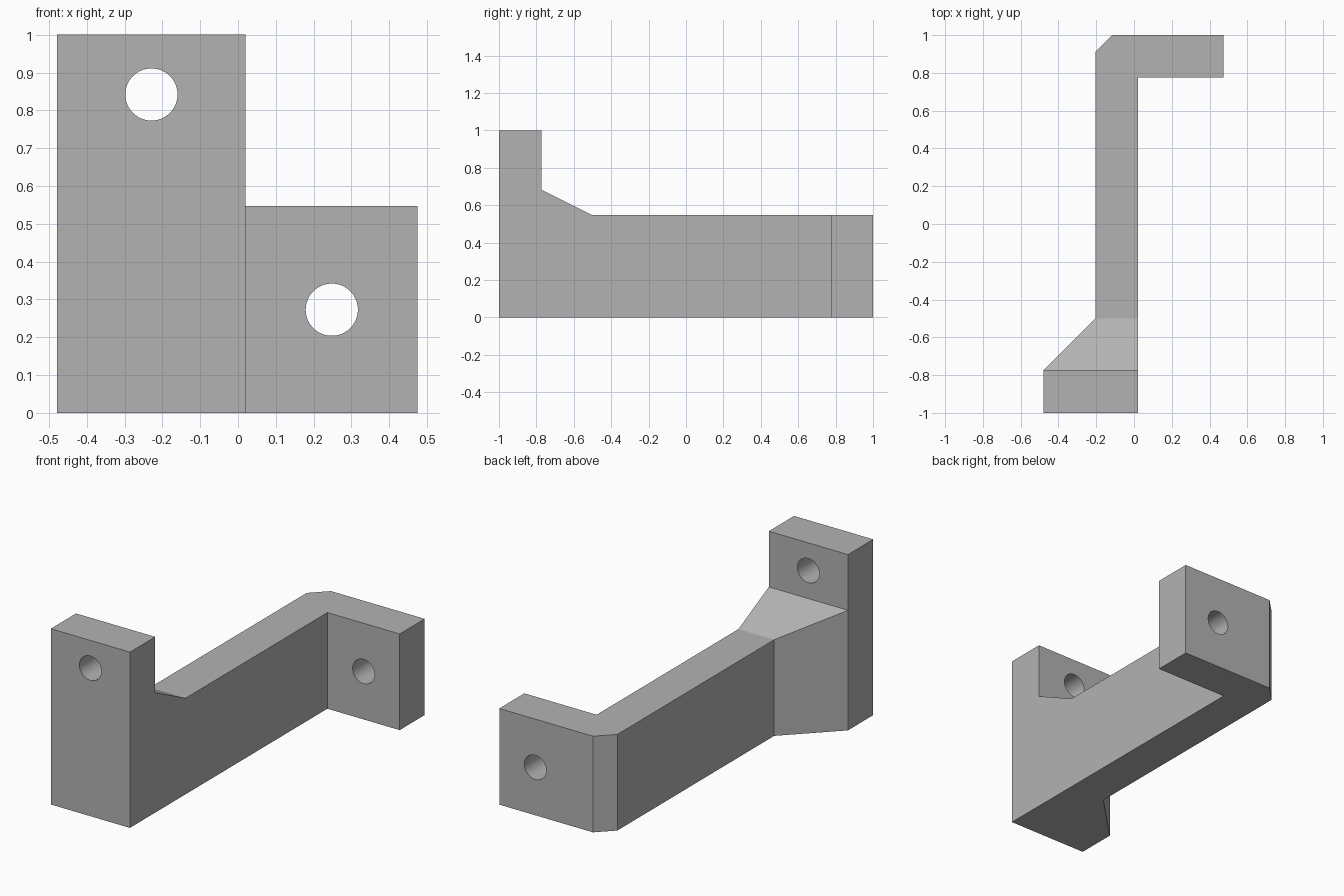
import bpy
import bmesh
from math import radians
from mathutils import Vector

cube = bpy.data.objects.get("Cube")
if cube:
    bpy.data.objects.remove(cube, do_unlink=True)

FRONT_INNER = -0.773   # back of the tall front flange
BACK_INNER = 0.775     # front of the back flange
BEAM_TOP = 0.547

grey = bpy.data.materials.new("plain_grey")
grey.use_nodes = True
grey.diffuse_color = (0.45, 0.45, 0.45, 1)
grey.node_tree.nodes["Principled BSDF"].inputs["Base Color"].default_value = grey.diffuse_color


def prism(name, points, depth):
    """Extrude a closed polygon along a depth vector."""
    bm = bmesh.new()
    face = bm.faces.new([bm.verts.new(p) for p in points])
    extruded = bmesh.ops.extrude_face_region(bm, geom=[face])["geom"]
    verts = [v for v in extruded if isinstance(v, bmesh.types.BMVert)]
    bmesh.ops.translate(bm, verts=verts, vec=Vector(depth))
    bmesh.ops.recalc_face_normals(bm, faces=bm.faces)
    mesh = bpy.data.meshes.new(name)
    bm.to_mesh(mesh)
    bm.free()
    mesh.materials.append(grey)
    obj = bpy.data.objects.new(name, mesh)
    bpy.context.collection.objects.link(obj)
    return obj


def cut(target, cutter, operation):
    """Apply a boolean and discard its cutter."""
    mod = target.modifiers.new("cut", 'BOOLEAN')
    mod.operation = operation
    mod.solver = 'EXACT'
    mod.object = cutter
    bpy.context.view_layer.objects.active = target
    bpy.ops.object.modifier_apply(modifier=mod.name)
    bpy.data.objects.remove(cutter, do_unlink=True)


# Bracket footprint: flared front flange, straight beam, chamfered back flange
footprint = [(-0.478, -1), (0.02, -1), (0.02, BACK_INNER), (0.475, BACK_INNER),
             (0.475, 1), (-0.115, 1), (-0.205, 0.91), (-0.205, -0.5),
             (-0.478, FRONT_INNER)]
bracket = prism("bracket", [(x, y, 0) for x, y in footprint], (0, 0, 1))

# Space above the sloped gusset and the beam
relief = [(FRONT_INNER, 1.2), (FRONT_INNER, 0.683), (-0.5, BEAM_TOP),
          (1.2, BEAM_TOP), (1.2, 1.2)]
cut(bracket, prism("relief_cutter", [(-1, y, z) for y, z in relief], (2, 0, 0)),
    'DIFFERENCE')

# Bolt holes through both flanges
for x, y, z in ((-0.229, -0.886, 0.842), (0.248, 0.888, 0.273)):
    bpy.ops.mesh.primitive_cylinder_add(vertices=64, radius=0.069, depth=0.4,
                                        location=(x, y, z),
                                        rotation=(radians(90), 0, 0))
    hole = bpy.context.object
    hole.data.materials.append(grey)
    cut(bracket, hole, 'DIFFERENCE')

# Smooth hole walls, crisp edges elsewhere
bpy.ops.object.select_all(action='DESELECT')
bracket.select_set(True)
bpy.context.view_layer.objects.active = bracket
bpy.ops.object.shade_smooth_by_angle(angle=radians(20))
